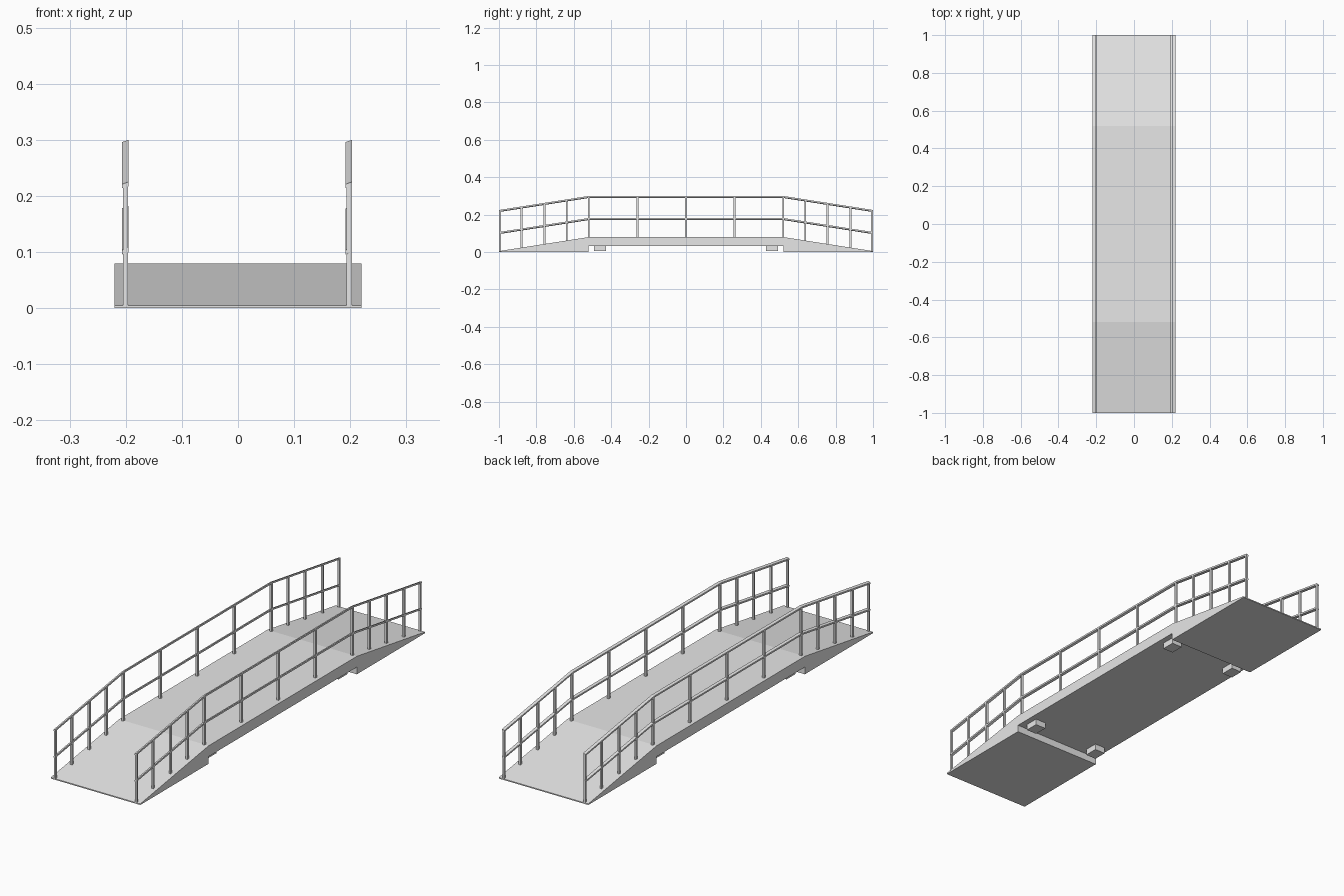
import bpy
import bmesh

cube = bpy.data.objects.get("Cube")
if cube:
    bpy.data.objects.remove(cube, do_unlink=True)

grey = bpy.data.materials.new("light_grey")
grey.use_nodes = True
grey.diffuse_color = (0.8, 0.8, 0.8, 1)
grey.node_tree.nodes["Principled BSDF"].inputs["Base Color"].default_value = (0.8, 0.8, 0.8, 1)

KNEE = 0.52      # y where ramps meet the level span
DROP = 0.075     # fall of each ramp


def finish(name, bm):
    bmesh.ops.recalc_face_normals(bm, faces=bm.faces)
    mesh = bpy.data.meshes.new(name)
    bm.to_mesh(mesh)
    bm.free()
    mesh.materials.append(grey)
    obj = bpy.data.objects.new(name, mesh)
    bpy.context.collection.objects.link(obj)
    return obj


def loft(name, rings):
    """Join matching rings of points and cap both ends."""
    bm = bmesh.new()
    loops = [[bm.verts.new(p) for p in ring] for ring in rings]
    n = len(loops[0])
    for a, b in zip(loops, loops[1:]):
        for i in range(n):
            j = (i + 1) % n
            bm.faces.new((a[i], a[j], b[j], b[i]))
    bm.faces.new(loops[0])
    bm.faces.new(loops[-1])
    return finish(name, bm)


def box(name, x, y, z0, z1, sx, sy):
    def ring(z):
        return [(x + i * sx / 2, y + j * sy / 2, z)
                for i, j in ((-1, -1), (1, -1), (1, 1), (-1, 1))]
    return loft(name, [ring(z0), ring(z1)])


def slope(y):
    """Height lost relative to the level span."""
    return DROP * max(0, abs(y) - KNEE) / (1 - KNEE)


# Level span and the two wedge ramps
half = [(KNEE, 0.032), (KNEE, 0), (1, 0), (1, 0.005), (KNEE, 0.08)]
profile = half + [(-y, z) for y, z in reversed(half)]
loft("deck", [[(x, y, z) for y, z in profile] for x in (-0.22, 0.22)])

# Bearing blocks under the span
for x in (-0.168, 0.168):
    for y in (-0.46, 0.46):
        box("bearing_block", x, y, 0.005, 0.035, 0.052, 0.062)

# Handrails on both sides
section = [(-0.006, 0.001), (0.005, 0.005), (0.005, -0.003), (-0.006, -0.006)]
post_rows = [0.995, 0.88, 0.757, 0.638, KNEE, 0.26]
for side, x in (("right", -0.2005), ("left", 0.198)):
    for level, z in (("top", 0.295), ("middle", 0.177)):
        loft(f"{side}_{level}_rail",
             [[(x + dx, y, z - slope(y) + dz) for dx, dz in section]
              for y in (-1, -KNEE, KNEE, 1)])
    for y in [0] + post_rows + [-p for p in post_rows]:
        box(f"{side}_post", x, y, 0.078 - slope(y), 0.295 - slope(y), 0.0095, 0.0095)
